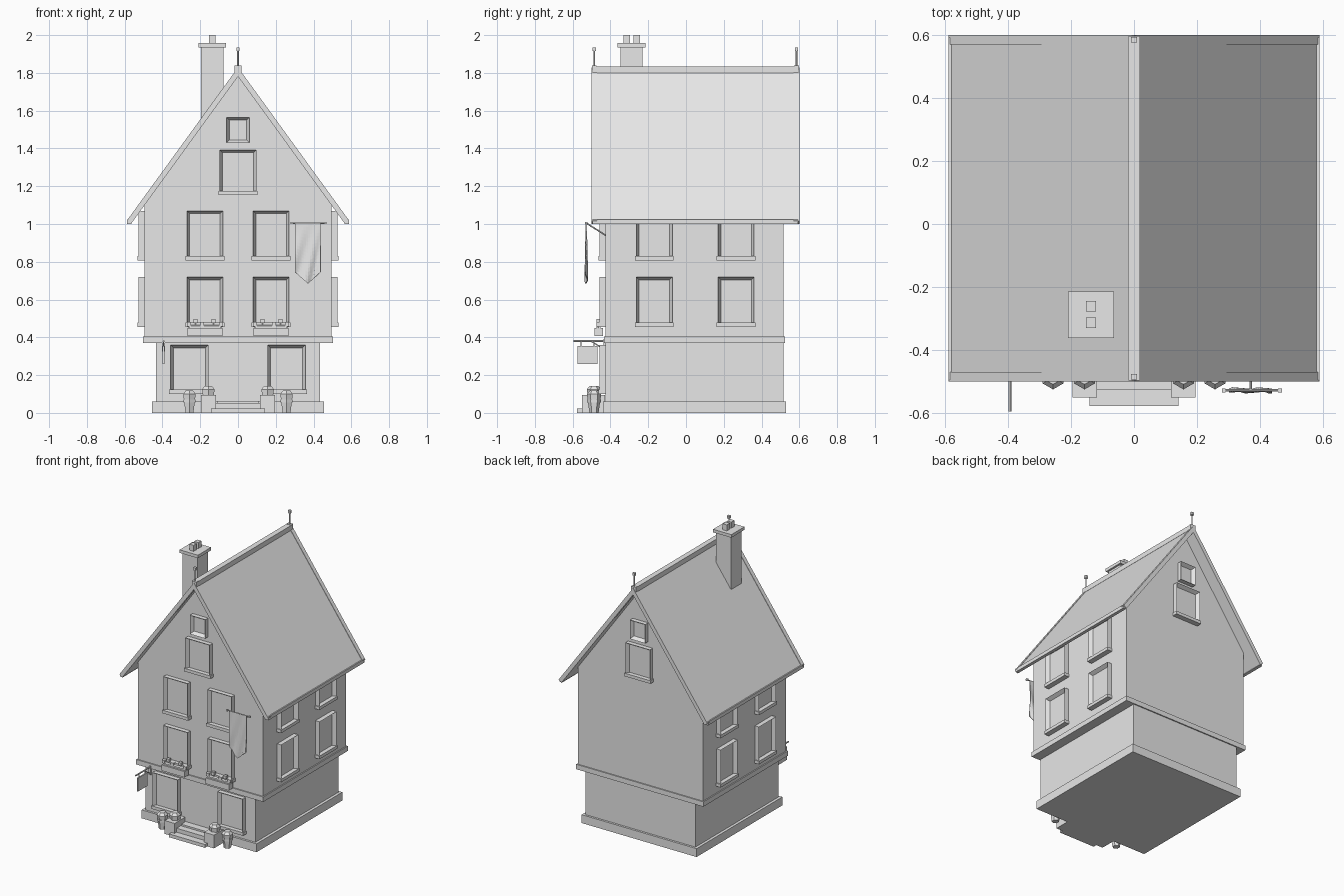
import bpy, bmesh, math
from mathutils import Matrix, Vector

cube = bpy.data.objects.get("Cube")
if cube:
    bpy.data.objects.remove(cube, do_unlink=True)

grey = bpy.data.materials.new("plain_grey")
grey.use_nodes = True
grey.diffuse_color = (0.8, 0.8, 0.8, 1)
grey.node_tree.nodes["Principled BSDF"].inputs["Base Color"].default_value = (0.8, 0.8, 0.8, 1)


def finish(name, bm):
    bmesh.ops.recalc_face_normals(bm, faces=bm.faces)
    mesh = bpy.data.meshes.new(name)
    bm.to_mesh(mesh)
    bm.free()
    mesh.materials.append(grey)
    obj = bpy.data.objects.new(name, mesh)
    bpy.context.collection.objects.link(obj)
    return obj


def add_box(bm, x, y, z):
    size = Matrix.Diagonal((x[1] - x[0], y[1] - y[0], z[1] - z[0], 1))
    mid = Matrix.Translation((sum(x) / 2, sum(y) / 2, sum(z) / 2))
    return bmesh.ops.create_cube(bm, size=1, matrix=mid @ size)["verts"]


def box(name, x, y, z):
    bm = bmesh.new()
    add_box(bm, x, y, z)
    return finish(name, bm)


def prism(name, profile, y0, y1):
    """Extrude a closed x-z profile along y."""
    bm = bmesh.new()
    face = bm.faces.new([bm.verts.new((x, y0, z)) for x, z in profile])
    out = bmesh.ops.extrude_face_region(bm, geom=[face])["geom"]
    bmesh.ops.translate(bm, vec=(0, y1 - y0, 0),
                        verts=[v for v in out if isinstance(v, bmesh.types.BMVert)])
    return finish(name, bm)


def rod(name, a, b, r, r2=None, sides=8):
    """Straight tapered rod from a to b."""
    a, b = Vector(a), Vector(b)
    turn = (b - a).to_track_quat('Z', 'Y').to_matrix().to_4x4()
    bm = bmesh.new()
    bmesh.ops.create_cone(bm, cap_ends=True, segments=sides, radius1=r,
                          radius2=r if r2 is None else r2, depth=(b - a).length,
                          matrix=Matrix.Translation((a + b) / 2) @ turn)
    return finish(name, bm)


def window(name, spot, angle, half, z0, z1, sill=True, frame=0.022):
    """Framed window with a sunken pane, facing -y before turning."""
    bm = bmesh.new()
    add_box(bm, (-half, half), (-0.033, 0.02), (z0, z1))
    bm.normal_update()
    front = min(bm.faces, key=lambda f: f.calc_center_median().y)
    bmesh.ops.inset_region(bm, faces=[front], thickness=frame)
    bmesh.ops.translate(bm, vec=(0, 0.026, 0), verts=front.verts[:])
    if sill:
        add_box(bm, (-half - 0.007, half + 0.007), (-0.037, 0.02), (z0 - 0.004, z0 + 0.018))
    place = Matrix.Translation((*spot, 0)) @ Matrix.Rotation(angle, 4, 'Z')
    bmesh.ops.transform(bm, matrix=place, verts=bm.verts)
    return finish(name, bm)


FRONT, BACK, SIDE = -0.425, 0.515, 0.495

# Walls
box("plinth", (-0.455, 0.455), (-0.44, 0.53), (0, 0.06))
box("ground_floor", (-0.435, 0.435), (FRONT, BACK), (0.05, 0.38))
box("floor_band", (-0.503, 0.503), (-0.433, 0.523), (0.37, 0.405))
prism("upper_walls", [(-SIDE, 0.39), (SIDE, 0.39), (SIDE, 1.1), (0, 1.79), (-SIDE, 1.1)],
      FRONT, BACK)


# Roof
def chevron(grow):
    top, low = 1.825 + grow, 1.005
    return [(0, top), (0.585 + grow, low + 0.012), (0.567, low - 0.005), (0, 1.785 - grow),
            (-0.567, low - 0.005), (-0.585 - grow, low + 0.012)]


prism("roof", chevron(0), -0.495, 0.595)
for name, y in (("front", -0.5), ("back", 0.57)):
    prism(name + "_bargeboard", chevron(0.004), y, y + 0.03)
for side in (-1, 1):
    box("eave_trim", sorted((side * 0.565, side * 0.588)), (-0.495, 0.592), (1.0, 1.025))
box("ridge_cap", (-0.019, 0.019), (-0.495, 0.595), (1.8, 1.835))
for y in (-0.485, 0.585):
    box("finial_base", (-0.018, 0.018), (y - 0.012, y + 0.012), (1.79, 1.838))
    rod("finial_rod", (0, y, 1.83), (0, y, 1.92), 0.004)
    box("finial_knob", (-0.009, 0.009), (y - 0.009, y + 0.009), (1.915, 1.935))

# Chimney
box("chimney_shaft", (-0.196, -0.078), (-0.348, -0.229), (1.5, 1.94))
box("chimney_cap", (-0.209, -0.064), (-0.362, -0.214), (1.935, 1.957))
for y in (-0.313, -0.261):
    box("chimney_pot", (-0.153, -0.12), (y - 0.017, y + 0.017), (1.95, 2.0))

# Windows
storeys = ((0.46, 0.72), (0.812, 1.07))
for side in (-1, 1):
    window("ground_window", (side * 0.257, FRONT), 0, 0.1, 0.105, 0.36)
    for z0, z1 in storeys:
        window("front_window", (side * 0.175, FRONT), 0, 0.096, z0, z1)
        for y in (-0.168, 0.265):
            window("side_window", (side * SIDE, y), side * math.pi / 2, 0.096, z0, z1)
for y, angle in ((FRONT, 0), (BACK, math.pi)):
    window("gable_window", (0, y), angle, 0.097, 1.158, 1.393)
    window("attic_window", (0, y), angle, 0.061, 1.43, 1.565, sill=False)

# Flower boxes
for side in (-1, 1):
    mid = side * 0.175
    box("flower_box", (mid - 0.092, mid + 0.092), (-0.485, -0.44), (0.408, 0.45))
    for i, dx in enumerate((-0.085, -0.045, 0.015, 0.05, 0.085)):
        x, top = mid + side * dx, 0.47 + 0.018 * (i % 2)
        rod("flower_stem", (x, -0.462, 0.44), (x, -0.462, top), 0.003, sides=5)
        box("flower_head", (x - 0.011, x + 0.011), (-0.474, -0.452), (top - 0.012, top + 0.01))
    rod("flower_leaves", (mid - 0.085, -0.463, 0.455), (mid + 0.085, -0.463, 0.455), 0.011, sides=6)

# Entrance steps, pedestals and potted plants
box("lower_step", (-0.142, 0.142), (-0.577, -0.43), (0, 0.024))
box("upper_step", (-0.118, 0.118), (-0.527, -0.43), (0, 0.052))
box("top_step", (-0.112, 0.112), (-0.48, -0.43), (0, 0.064))


def bush(x, z):
    rod("bush_lower", (x, -0.487, z), (x, -0.487, z + 0.03), 0.034, 0.038, 6)
    rod("bush_upper", (x, -0.487, z + 0.03), (x, -0.487, z + 0.048), 0.038, 0.022, 6)


for side in (-1, 1):
    box("pedestal", sorted((side * 0.117, side * 0.195)), (-0.55, -0.43), (0, 0.095))
    bush(side * 0.157, 0.095)
    x = side * 0.257
    rod("plant_pot", (x, -0.487, 0), (x, -0.487, 0.062), 0.024, 0.033, 6)
    rod("pot_rim", (x, -0.487, 0.055), (x, -0.487, 0.07), 0.036, sides=6)
    bush(x, 0.07)

# Hanging sign
rod("sign_arm", (-0.394, -0.42, 0.38), (-0.394, -0.595, 0.38), 0.005)
rod("sign_brace", (-0.394, -0.43, 0.335), (-0.394, -0.5, 0.378), 0.003)
box("sign_board", (-0.399, -0.389), (-0.574, -0.468), (0.26, 0.355))
box("sign_plate", (-0.402, -0.386), (-0.437, -0.42), (0.325, 0.39))
for y in (-0.555, -0.487):
    rod("sign_hanger", (-0.394, y, 0.35), (-0.394, y, 0.38), 0.003, sides=5)

# Banner on its bracket
rod("banner_brace", (0.37, FRONT, 0.94), (0.37, -0.528, 1.005), 0.004)
rod("banner_pole", (0.285, -0.528, 1.005), (0.463, -0.528, 1.005), 0.004)
for x in (0.285, 0.463):
    box("pole_end", (x - 0.006, x + 0.006), (-0.534, -0.522), (0.999, 1.011))
bm = bmesh.new()
bmesh.ops.create_grid(bm, x_segments=12, y_segments=16, size=0.5)
for v in bm.verts:
    u, t = v.co.x, 0.5 - v.co.y
    bottom = 0.685 + 0.12 * abs(u)
    wave = 0.007 * t * math.sin(11 * u + 6 * t)
    v.co = (0.37 + 0.136 * u, -0.528 + wave, 1.005 + (bottom - 1.005) * t)
banner = finish("banner", bm)
solid = banner.modifiers.new("thickness", 'SOLIDIFY')
solid.thickness = 0.006
solid.offset = 0
